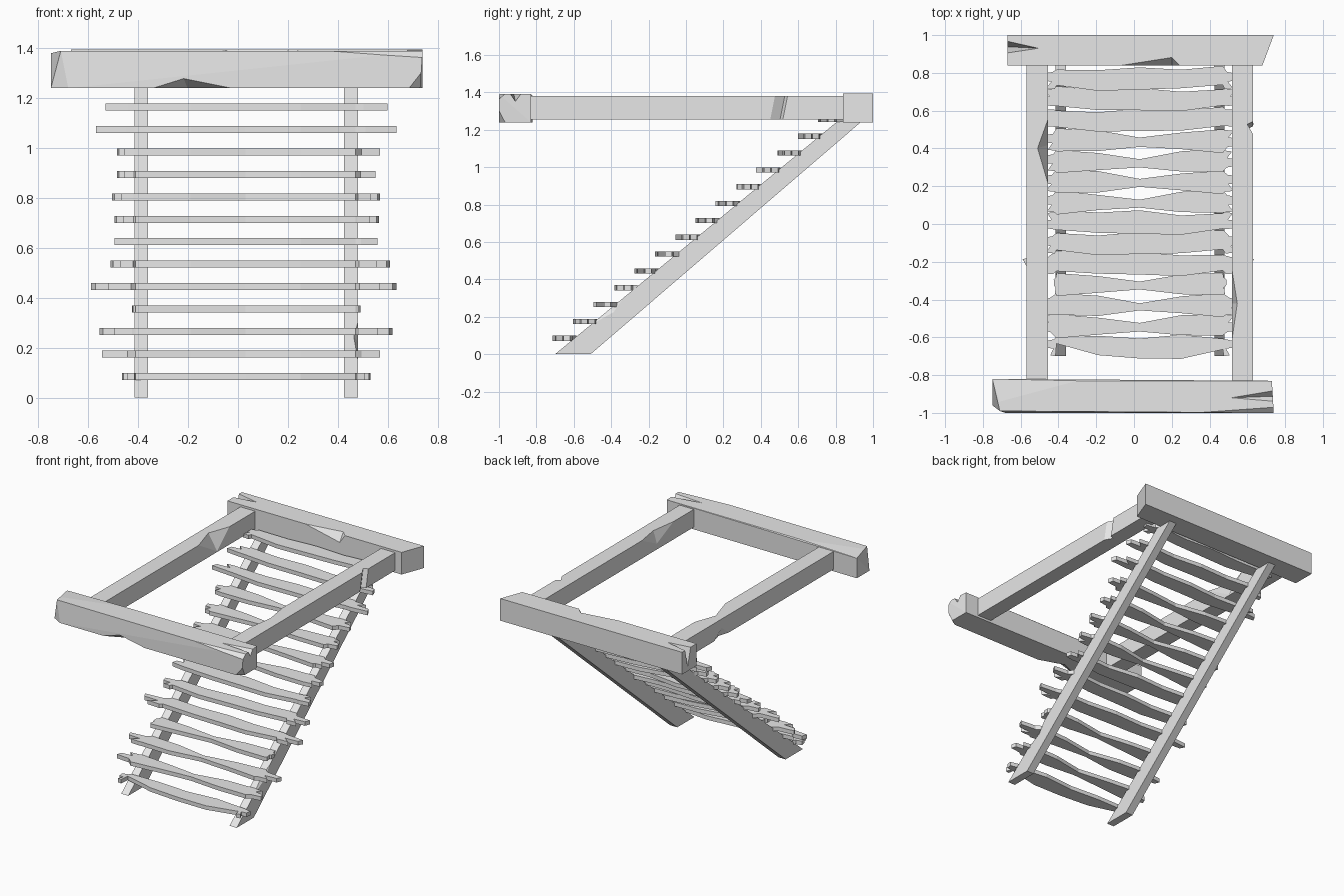
import bpy, bmesh, random
from mathutils import Vector

if "Cube" in bpy.data.objects:
    bpy.data.objects.remove(bpy.data.objects["Cube"])

random.seed(4)
wood = bpy.data.materials.new("grey_wood")
wood.diffuse_color = (0.8, 0.8, 0.8, 1)
wood.use_nodes = True
wood.node_tree.nodes["Principled BSDF"].inputs["Base Color"].default_value = wood.diffuse_color


def finish(bm, name):
    bmesh.ops.recalc_face_normals(bm, faces=bm.faces)
    mesh = bpy.data.meshes.new(name)
    bm.to_mesh(mesh)
    bm.free()
    mesh.materials.append(wood)
    ob = bpy.data.objects.new(name, mesh)
    bpy.context.collection.objects.link(ob)
    return ob


def hull(name, pts):
    bm = bmesh.new()
    for p in pts:
        bm.verts.new(p)
    bmesh.ops.convex_hull(bm, input=bm.verts)
    bmesh.ops.dissolve_limit(bm, angle_limit=0.01, verts=bm.verts, edges=bm.edges)
    return finish(bm, name)


def prism(name, outline, offset):
    """Flat outline of 3D points swept along an offset."""
    bm = bmesh.new()
    face = bm.faces.new([bm.verts.new(p) for p in outline])
    res = bmesh.ops.extrude_face_region(bm, geom=[face])
    verts = [v for v in res["geom"] if isinstance(v, bmesh.types.BMVert)]
    bmesh.ops.translate(bm, verts=verts, vec=Vector(offset))
    return finish(bm, name)


def box(name, x0, x1, y0, y1, z0, z1):
    return hull(name, [(x, y, z) for x in (x0, x1) for y in (y0, y1) for z in (z0, z1)])


def chip(ob, *pts):
    """Break a splinter out of a timber with a convex wedge."""
    cutter = hull("chip_cutter", pts)
    cutter.hide_render = True
    mod = ob.modifiers.new("chip", "BOOLEAN")
    mod.operation, mod.solver, mod.object = "DIFFERENCE", "EXACT", cutter
    bpy.context.view_layer.objects.active = ob
    bpy.ops.object.modifier_apply(modifier=mod.name)
    bpy.data.objects.remove(cutter)


# Front beam: slanted left end, split right end, chipped edges
front = hull("front_beam", [
    (-0.75, -0.82, 1.24), (-0.75, -0.82, 1.38), (-0.71, -0.94, 1.39), (-0.75, -0.96, 1.24),
    (-0.68, -1.0, 1.24), (-0.71, -0.99, 1.39),
    (0.73, -1.0, 1.24), (0.74, -1.0, 1.39), (0.73, -0.83, 1.24), (0.73, -0.83, 1.39),
    (-0.3, -0.83, 1.39)])
chip(front, (0.46, -0.922, 1.4), (0.8, -0.95, 1.4), (0.8, -0.865, 1.4), (0.8, -0.91, 1.34))
chip(front, (0.03, -1.01, 1.4), (0.8, -1.01, 1.35), (0.8, -0.955, 1.4), (0.8, -1.05, 1.42))
chip(front, (-0.38, -1.01, 1.235), (0.03, -1.01, 1.235), (-0.22, -1.01, 1.285),
     (-0.2, -0.93, 1.235))
chip(front, (0.65, -1.02, 1.23), (0.76, -1.02, 1.23), (0.76, -1.02, 1.37), (0.76, -0.94, 1.23))

# Back beam: split left end, slanted right end
back = hull("back_beam", [
    (x, y, z) for z in (1.24, 1.395)
    for x, y in ((-0.67, 0.84), (-0.67, 1.0), (0.74, 1.0), (0.68, 0.84))])
chip(back, (-0.5, 0.93, 1.4), (-0.7, 0.975, 1.4), (-0.7, 0.9, 1.4), (-0.7, 0.94, 1.25))
chip(back, (-0.12, 0.835, 1.4), (0.25, 0.835, 1.4), (0.2, 0.885, 1.4), (0.2, 0.835, 1.33))

# Side beams with broken edges
left = box("left_beam", -0.57, -0.455, -0.84, 0.85, 1.255, 1.38)
chip(left, (-0.45, 0.58, 1.39), (-0.515, 0.4, 1.39), (-0.45, 0.18, 1.39), (-0.45, 0.42, 1.25))
chip(left, (-0.575, 0.55, 1.24), (-0.575, 0.3, 1.24), (-0.54, 0.42, 1.24), (-0.575, 0.42, 1.33))
right = box("right_beam", 0.52, 0.63, -0.84, 0.85, 1.255, 1.38)
chip(right, (0.64, 0.43, 1.24), (0.64, 0.52, 1.24), (0.6, 0.5, 1.24),
     (0.64, 0.46, 1.39), (0.64, 0.55, 1.39), (0.6, 0.53, 1.39))
chip(right, (0.515, -0.2, 1.39), (0.515, -0.66, 1.39), (0.55, -0.42, 1.39), (0.515, -0.42, 1.28))

# Sloping stringers under the treads
SIDE = [(-0.70, 0.0), (-0.51, 0.0), (0.94, 1.245), (0.81, 1.245)]
for name, x in (("left_stringer", -0.415), ("right_stringer", 0.425)):
    ob = prism(name, [(x, y, z) for y, z in SIDE], (0.055, 0, 0))
    if x < 0:   # chip on the inner upper edge
        chip(ob, (-0.355, 0.3, 0.9), (-0.355, 0.57, 1.06), (-0.39, 0.42, 1.0),
             (-0.355, 0.48, 0.96), (-0.355, 0.40, 1.02))
    else:
        chip(ob, (0.485, -0.54, 0.13), (0.485, -0.3, 0.34), (0.45, -0.42, 0.26),
             (0.485, -0.38, 0.22), (0.485, -0.45, 0.27))

# Tread edge shapes: how far the front and back edges are worn in
SHAPES = {
    "bulge": ((0.08, 0.02, 0.0, 0.0, 0.05), (0.02, 0.02, 0.03, 0.01, 0.03)),
    "waist": ((0.01, 0.01, 0.035, 0.02, 0.0), (0.01, 0.02, 0.06, 0.03, 0.01)),
    "wavy": ((0.03, 0.012, 0.01, 0.0, 0.03), (0.0, 0.02, 0.01, 0.03, 0.02)),
}
TREADS = [  # left end, right end, shape
    (-0.465, 0.53, "bulge"), (-0.545, 0.57, "waist"), (-0.555, 0.62, "waist"),
    (-0.425, 0.49, "waist"), (-0.59, 0.635, "wavy"), (-0.51, 0.61, "wavy"),
    (-0.495, 0.56, "wavy"), (-0.495, 0.565, "waist"), (-0.505, 0.57, "waist"),
    (-0.485, 0.55, "waist"), (-0.485, 0.57, "waist"), (-0.57, 0.635, "wavy"),
    (-0.53, 0.6, "wavy"), (-0.5, 0.56, "wavy")]
STATIONS = (-0.41, -0.19, 0.03, 0.25, 0.47)
DEPTH = 0.145


def splintered_end(root, tip, flip):
    """Forked end, listed from the front edge to the back edge."""
    e = tip - root
    pts = [(0.25, 0.035), (1.0, 0.045), (0.9, 0.08), (0.3, 0.085), (0.6, 0.12), (0.1, 0.125)]
    if flip:
        pts = [(u, DEPTH - 0.005 - v) for u, v in reversed(pts)]
    return [(root + e * u, v) for u, v in pts]


for i, (x0, x1, shape) in enumerate(TREADS):
    y, z = -0.715 + 0.1088 * i, 0.071 + 0.09 * i
    f, b = SHAPES[shape]
    if i % 2 and shape != "bulge":
        f, b = f[::-1], b[::-1]
    wear = lambda: random.uniform(0, 0.008)
    outline = [(x, d + wear()) for x, d in zip(STATIONS, f)]
    outline += splintered_end(STATIONS[-1], x1, random.random() < 0.5)
    outline += [(x, DEPTH - d - wear()) for x, d in zip(STATIONS[::-1], b[::-1])]
    outline += splintered_end(STATIONS[0], x0, random.random() < 0.5)[::-1]
    prism(f"tread_{i + 1}", [(px, y + py, z) for px, py in outline], (0, 0, 0.028))
